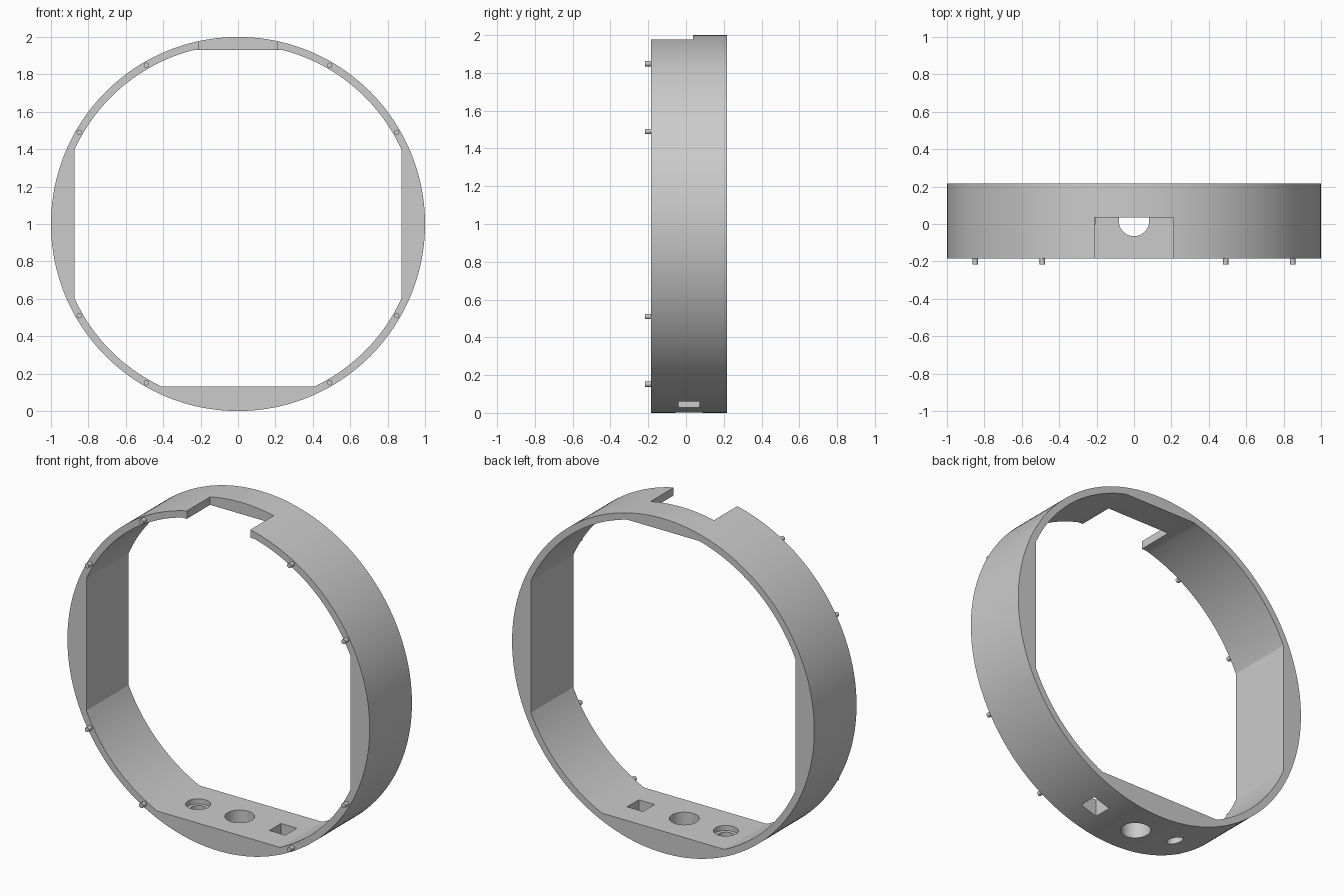
import bpy, bmesh, math
from mathutils import Vector

if "Cube" in bpy.data.objects:
    bpy.data.objects.remove(bpy.data.objects["Cube"])

Y0, Y1 = -0.184, 0.216          # front and back of the ring
YC = (Y0 + Y1) / 2
ZC = 1.0


def prism(name, pts, a, b, axis='Y'):
    """Extrude a closed 2D profile between a and b along Y (x,z pts) or Z (x,y pts)."""
    bm = bmesh.new()
    place = (lambda p: (p[0], a, p[1])) if axis == 'Y' else (lambda p: (p[0], p[1], a))
    face = bm.faces.new([bm.verts.new(place(p)) for p in pts])
    ext = bmesh.ops.extrude_face_region(bm, geom=[face])
    shift = Vector((0, b - a, 0)) if axis == 'Y' else Vector((0, 0, b - a))
    bmesh.ops.translate(bm, vec=shift,
                        verts=[v for v in ext['geom'] if isinstance(v, bmesh.types.BMVert)])
    bmesh.ops.recalc_face_normals(bm, faces=bm.faces)
    me = bpy.data.meshes.new(name)
    bm.to_mesh(me)
    bm.free()
    ob = bpy.data.objects.new(name, me)
    bpy.context.collection.objects.link(ob)
    return ob


def circle(cx, cy, r, n):
    return [(cx + r * math.cos(math.tau * i / n), cy + r * math.sin(math.tau * i / n))
            for i in range(n)]


def rect(x0, x1, y0, y1):
    return [(x0, y0), (x1, y0), (x1, y1), (x0, y1)]


def activate(ob):
    bpy.ops.object.select_all(action='DESELECT')
    ob.select_set(True)
    bpy.context.view_layer.objects.active = ob


def cut(ob, cutter):
    activate(ob)
    mod = ob.modifiers.new("cut", 'BOOLEAN')
    mod.operation, mod.solver, mod.object = 'DIFFERENCE', 'EXACT', cutter
    bpy.ops.object.modifier_apply(modifier=mod.name)
    bpy.data.objects.remove(cutter)


# Inner opening: circle with flats at the sides, top and bottom
R = 0.96
side = math.acos(0.875 / R)
top = math.asin(0.93 / R)
bottom = math.asin(0.87 / R)
opening = []
for start, end in ((side, top), (math.pi - top, math.pi - side),
                   (math.pi + side, math.pi + bottom), (-bottom, -side)):
    for i in range(25):
        t = start + (end - start) * i / 24
        opening.append((R * math.cos(t), ZC + R * math.sin(t)))

# Ring body
ring = prism("ring_body", circle(0, ZC, 1.0, 160), Y0, Y1)
cut(ring, prism("opening_cutter", opening, Y0 - 0.1, Y1 + 0.1))

# Notch in the top, open to the front
cut(ring, prism("notch_cutter", rect(-0.21, 0.21, Y0 - 0.1, 0.036), 1.7, 2.1, 'Z'))

# Openings through the base: round, stepped round, square
cut(ring, prism("round_hole_cutter", circle(0, YC, 0.081, 48), -0.1, 0.3, 'Z'))
cut(ring, prism("small_hole_cutter", circle(-0.275, YC, 0.046, 40), -0.1, 0.3, 'Z'))
cut(ring, prism("counterbore_cutter", circle(-0.275, YC, 0.068, 40), 0.1, 0.3, 'Z'))
cut(ring, prism("square_hole_cutter", rect(0.235, 0.34, YC - 0.055, YC + 0.055), -0.1, 0.3, 'Z'))
activate(ring)
bpy.ops.object.shade_smooth_by_angle(angle=math.radians(20))

# Locating pins on the front face
for sx in (-1, 1):
    for sz in (-1, 1):
        for deg in (30, 60):
            a = math.radians(deg)
            pin = prism("locating_pin", circle(sx * 0.98 * math.cos(a),
                        ZC + sz * 0.98 * math.sin(a), 0.014, 20), -0.216, Y0)
            activate(pin)
            bpy.ops.object.shade_smooth_by_angle(angle=math.radians(30))
